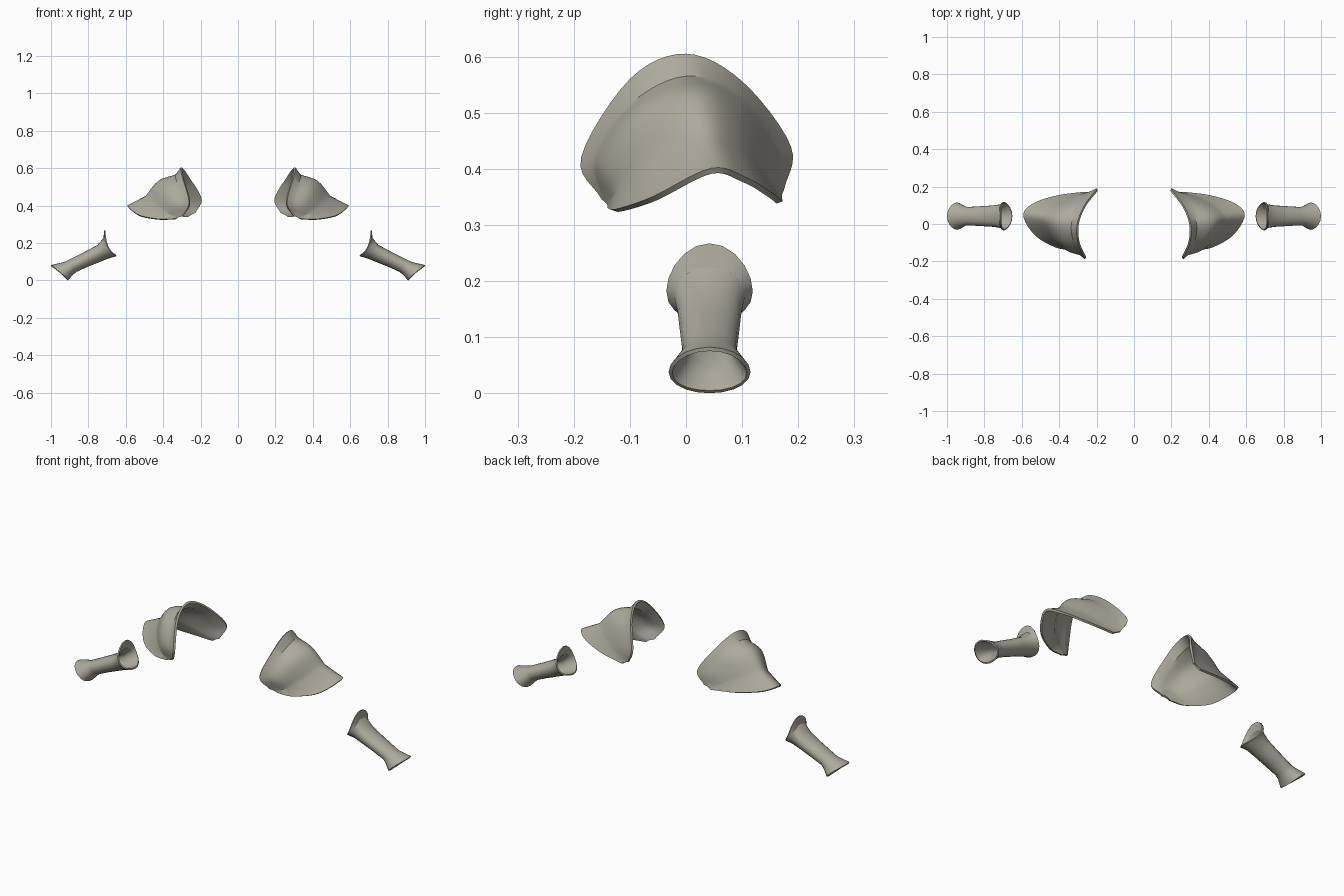
import bpy, math
from mathutils import Vector

if "Cube" in bpy.data.objects:
    bpy.data.objects.remove(bpy.data.objects["Cube"])

metal = bpy.data.materials.new("warm_grey_metal")
metal.diffuse_color = (0.42, 0.40, 0.34, 1)
metal.use_nodes = True
metal.node_tree.nodes["Principled BSDF"].inputs["Base Color"].default_value = metal.diffuse_color


def spline(pts, n):
    """Catmull-Rom samples through control points, n steps per span."""
    p = [Vector(q) for q in pts]
    p = [2 * p[0] - p[1]] + p + [2 * p[-1] - p[-2]]
    out = []
    for i in range(1, len(p) - 2):
        a, b, c, d = p[i - 1:i + 3]
        for k in range(n):
            t = k / n
            out.append(0.5 * (2 * b + (c - a) * t + (2 * a - 5 * b + 4 * c - d) * t * t
                              + (3 * b - a - 3 * c + d) * t ** 3))
    return out + [p[-2]]


def shell(name, rows, closed, thickness):
    """Skin rows of points, thicken inward, mirror to the other side."""
    m = len(rows[0])
    faces = []
    for t in range(len(rows) - 1):
        for s in range(m if closed else m - 1):
            s2 = (s + 1) % m
            faces.append((t * m + s, (t + 1) * m + s, (t + 1) * m + s2, t * m + s2))
    me = bpy.data.meshes.new(name)
    me.from_pydata([v for r in rows for v in r], [], faces)
    me.materials.append(metal)
    ob = bpy.data.objects.new(name, me)
    bpy.context.collection.objects.link(ob)
    bpy.ops.object.select_all(action='DESELECT')
    bpy.context.view_layer.objects.active = ob
    ob.select_set(True)
    sol = ob.modifiers.new("thickness", 'SOLIDIFY')
    sol.thickness, sol.offset = thickness, -1
    mir = ob.modifiers.new("mirror", 'MIRROR')
    mir.use_mirror_merge = False
    for mod in ("thickness", "mirror"):
        bpy.ops.object.modifier_apply(modifier=mod)
    bpy.ops.object.shade_smooth_by_angle(angle=math.radians(32))
    return ob


# shoulder guards: curves from front corner over the arch to back corner
collar_edge = [(.295, -.15, .345), (.262, -.187, .42), (.30, -.10, .56), (.304, 0, .605),
               (.265, .10, .556), (.20, .187, .44), (.23, .174, .36)]
collar_crease = [(.305, -.146, .342), (.29, -.165, .42), (.323, -.10, .515), (.335, 0, .565),
                 (.295, .10, .53), (.24, .167, .43), (.24, .172, .357)]
dome_middle = [(.315, -.143, .339), (.355, -.145, .41), (.40, -.085, .493), (.425, .015, .533),
               (.38, .09, .503), (.30, .15, .42), (.25, .171, .353)]
dome_crease = [(.325, -.14, .335), (.395, -.118, .365), (.455, -.06, .407), (.495, .03, .45),
               (.455, .09, .435), (.36, .138, .395), (.26, .171, .348)]
flange_edge = [(.335, -.14, .33), (.42, -.125, .328), (.53, -.06, .35), (.592, .045, .401),
               (.54, .11, .383), (.41, .153, .357), (.27, .172, .342)]
N = 6
c0, c1, c2, c3, c4 = [spline(c, N) for c in
                      (collar_edge, collar_crease, dome_middle, dome_crease, flange_edge)]
dome = list(zip(*[spline(q, 4) for q in zip(c1, c2, c3)]))
shell("shoulder_guards", [c0] + dome + [c4], False, 0.011)

# forearm guards: rings given by top (x,z), bottom (x,z), side (x,z), half width
rings = [((.715, .267), (.65, .13), (.698, .182), .077),
         ((.72, .225), (.695, .116), (.714, .172), .063),
         ((.75, .19), (.745, .096), (.755, .146), .057),
         ((.825, .15), (.81, .07), (.82, .112), .053),
         ((.90, .112), (.865, .045), (.885, .08), .049),
         ((.93, .098), (.882, .03), (.903, .067), .051),
         ((1.0, .082), (.91, 0), (.945, .038), .073)]
rows = []
for T, B, S, w in rings:
    T, B, S = Vector(T), Vector(B), Vector(S)
    mid = (T + B) / 2
    ring = []
    for k in range(20):
        a = 2 * math.pi * k / 20
        q = mid + (T - B) / 2 * math.cos(a) + (S - mid) * math.sin(a) ** 2
        ring.append((q.x, .042 + w * math.sin(a), q.y))
    rows.append(ring)
shell("forearm_guards", rows, True, 0.007)
